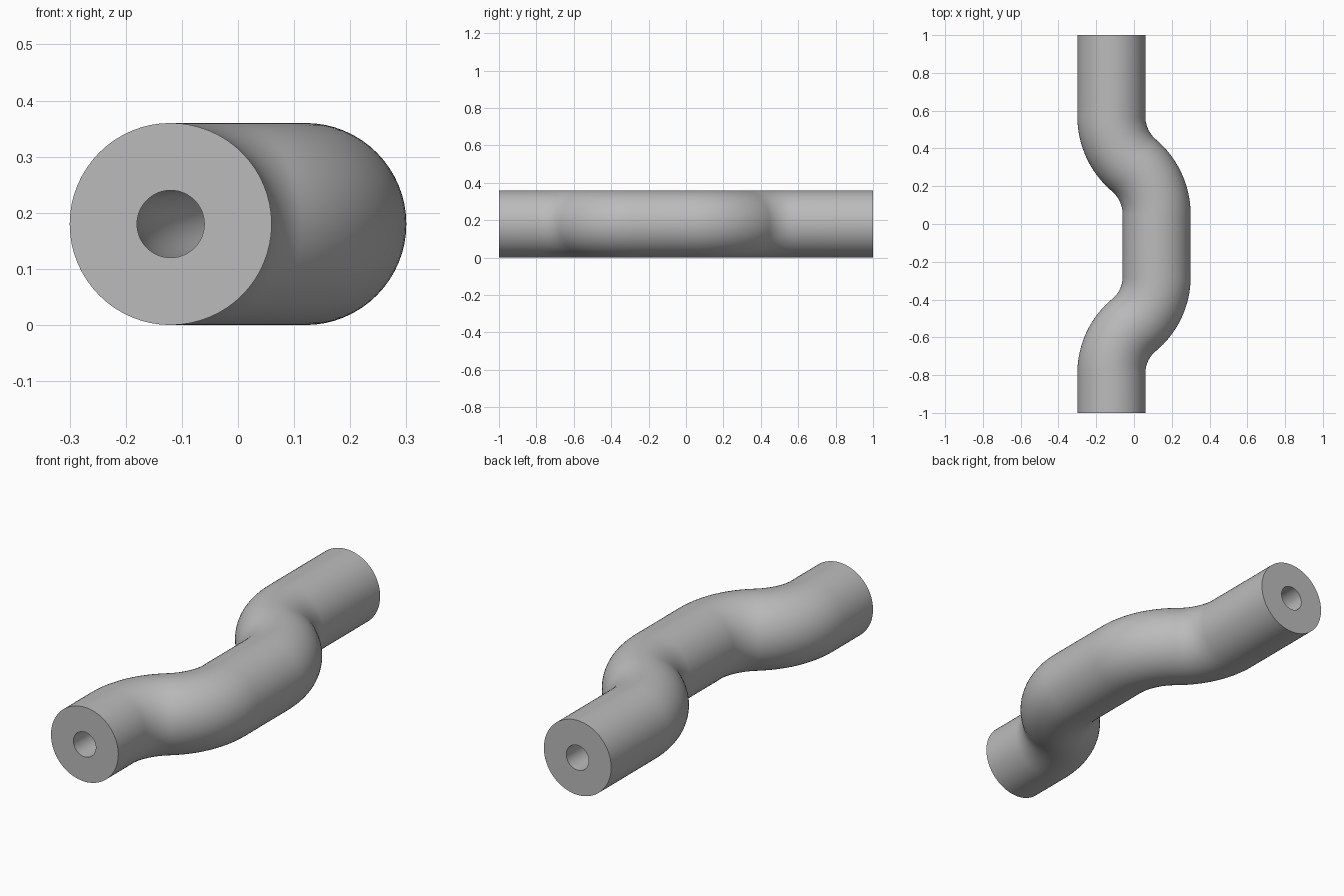
import bpy, bmesh, math
from mathutils import Vector

if "Cube" in bpy.data.objects:
    bpy.data.objects.remove(bpy.data.objects["Cube"], do_unlink=True)

OUTER, BORE, OFFSET = 0.18, 0.06, 0.12
SIDES, ARC_STEPS = 64, 16

metal = bpy.data.materials.new("plain grey")
metal.diffuse_color = (0.5, 0.5, 0.5, 1)
metal.use_nodes = True
metal.node_tree.nodes["Principled BSDF"].inputs["Base Color"].default_value = (0.5, 0.5, 0.5, 1)


def s_bend(y0, y1, side):
    """Two equal arcs from x = side * OFFSET to the opposite offset, as (x, y, heading)."""
    half = (y1 - y0) / 2
    angle = 2 * math.atan(OFFSET / half)
    radius = half / math.sin(angle)
    first = []
    for i in range(ARC_STEPS + 1):
        a = angle * i / ARC_STEPS
        first.append((side * (OFFSET - radius * (1 - math.cos(a))),
                      y0 + radius * math.sin(a), -side * a))
    second = [(-x, y0 + y1 - y, a) for x, y, a in reversed(first[:-1])]
    return first + second


# Centre line: straight ends, two S bends and a straight middle
path = [(-OFFSET, -1, 0)] + s_bend(-0.79, -0.28, -1) + s_bend(0.05, 0.57, 1) + [(-OFFSET, 1, 0)]

bm = bmesh.new()


def sweep(radius):
    rings = []
    for x, y, a in path:
        across = Vector((math.cos(a), -math.sin(a), 0))
        ring = []
        for i in range(SIDES):
            t = math.tau * i / SIDES
            offset = across * math.cos(t) + Vector((0, 0, math.sin(t)))
            ring.append(bm.verts.new(Vector((x, y, OUTER)) + radius * offset))
        rings.append(ring)
    for r, s in zip(rings, rings[1:]):
        join(r, s)
    return rings


def join(r, s):
    for i in range(SIDES):
        j = (i + 1) % SIDES
        bm.faces.new((r[i], r[j], s[j], s[i]))


# Outer wall, bore wall and the flat annular ends
outer, bore = sweep(OUTER), sweep(BORE)
for end in (0, -1):
    join(outer[end], bore[end])
bmesh.ops.recalc_face_normals(bm, faces=bm.faces[:])

mesh = bpy.data.meshes.new("bent_tube")
bm.to_mesh(mesh)
bm.free()
mesh.materials.append(metal)
tube = bpy.data.objects.new("bent_tube", mesh)
bpy.context.collection.objects.link(tube)

bpy.ops.object.select_all(action='DESELECT')
tube.select_set(True)
bpy.context.view_layer.objects.active = tube
bpy.ops.object.shade_smooth_by_angle(angle=math.radians(35))
